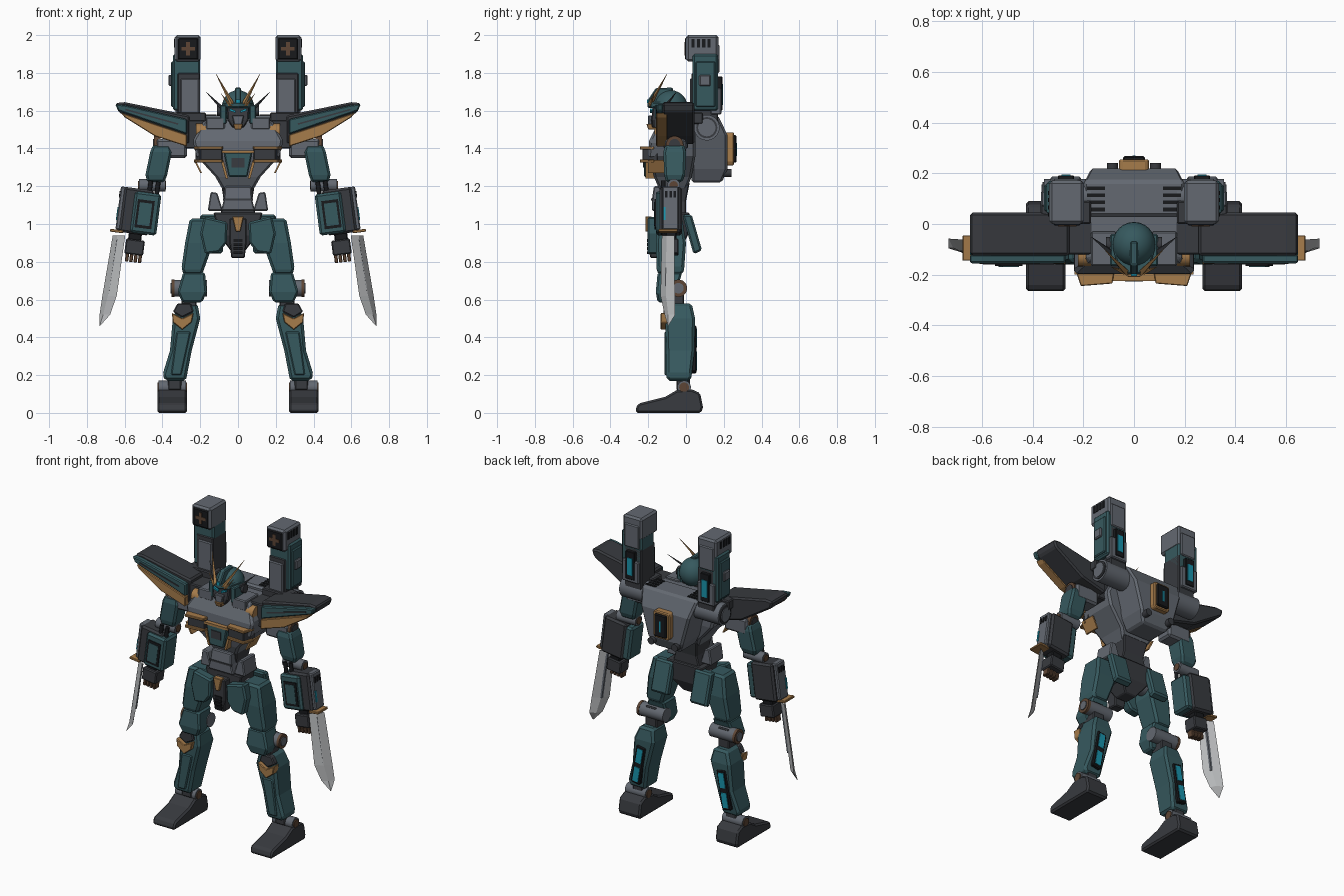
import bpy, bmesh
from math import sin, cos, pi
from mathutils import Matrix, Vector

if "Cube" in bpy.data.objects:
    bpy.data.objects.remove(bpy.data.objects["Cube"], do_unlink=True)


def material(name, *rgb):
    m = bpy.data.materials.new(name)
    m.use_nodes = True
    m.diffuse_color = (*rgb, 1)
    m.node_tree.nodes["Principled BSDF"].inputs["Base Color"].default_value = (*rgb, 1)
    return m


teal = material("deep teal", .037, .1, .113)
dark = material("charcoal", .04, .043, .05)
grey = material("slate grey", .125, .14, .165)
black = material("black", .009, .01, .012)
gold = material("bronze gold", .38, .2, .07)
steel = material("blade steel", .48, .49, .5)
cyan = material("cyan glow", .01, .3, .42)
brown = material("dark brown", .11, .06, .035)


def finish(bm, name, mat, pair=True, bevel=.006, tilt=None, smooth=False):
    """Turn a bmesh into an object, chamfered and mirrored to the other side."""
    if tilt:
        pivot, angle = Vector(tilt[0]), tilt[1]
        turn = Matrix.Translation(pivot) @ Matrix.Rotation(angle, 4, 'Y') @ Matrix.Translation(-pivot)
        bmesh.ops.transform(bm, matrix=turn, verts=bm.verts)
    bmesh.ops.recalc_face_normals(bm, faces=bm.faces)
    mesh = bpy.data.meshes.new(name)
    bm.to_mesh(mesh)
    bm.free()
    mesh.materials.append(mat)
    ob = bpy.data.objects.new(name, mesh)
    bpy.context.collection.objects.link(ob)
    if smooth:
        bpy.ops.object.select_all(action='DESELECT')
        ob.select_set(True)
        bpy.context.view_layer.objects.active = ob
        bpy.ops.object.shade_smooth_by_angle(angle=.7)
    if bevel:
        chamfer = ob.modifiers.new("chamfer", 'BEVEL')
        chamfer.width, chamfer.segments = bevel, 1
    if pair:
        mirror = ob.modifiers.new("mirror", 'MIRROR')
        mirror.use_mirror_merge = False
    return ob


def loft(name, mat, rings, **kw):
    bm = bmesh.new()
    rows = [[bm.verts.new(p) for p in ring] for ring in rings]
    n = len(rows[0])
    for a, b in zip(rows, rows[1:]):
        for i in range(n):
            j = (i + 1) % n
            bm.faces.new((a[i], a[j], b[j], b[i]))
    bm.faces.new(rows[0])
    bm.faces.new(rows[-1])
    return finish(bm, name, mat, **kw)


def prism(name, mat, axis, pts, lo, hi, **kw):
    place = {'x': lambda u, v, w: (w, u, v), 'y': lambda u, v, w: (u, w, v),
             'z': lambda u, v, w: (u, v, w)}[axis]
    return loft(name, mat, [[place(u, v, w) for u, v in pts] for w in (lo, hi)], **kw)


def box(name, mat, x, y, z, **kw):
    return prism(name, mat, 'z', [(x[0], y[0]), (x[1], y[0]), (x[1], y[1]), (x[0], y[1])], *z, **kw)


def plate(name, mat, x, y, z, **kw):
    return box(name, mat, x, y, z, bevel=0, **kw)


def cyl(name, mat, axis, centre, r, lo, hi, n=24, **kw):
    u, v = centre
    pts = [(u + r * cos(2 * pi * i / n), v + r * sin(2 * pi * i / n)) for i in range(n)]
    return prism(name, mat, axis, pts, lo, hi, bevel=0, smooth=True, **kw)


def column(name, mat, sections, **kw):
    """Stack of rectangles, each given as z, x range, y range."""
    return loft(name, mat, [[(a, c, z), (b, c, z), (b, d, z), (a, d, z)]
                            for z, a, b, c, d in sections], **kw)


def core(name, mat, sections, **kw):
    """Central column, each level given as z, half width, y range."""
    return column(name, mat, [(z, -h, h, c, d) for z, h, c, d in sections], pair=False, **kw)


def spike(name, mat, base, tip, w):
    ends = [(Vector(base), w), (Vector(tip), .001)]
    loft(name, mat, [[p + Vector(o) * s for o in ((1, 0, 0), (0, 1, 0), (-1, 0, 0), (0, -1, 0))]
                     for p, s in ends], bevel=0)


# feet and ankles
prism("foot", dark, 'x', [(-.265, 0), (.08, 0), (.09, .03), (.075, .105), (.03, .125), (-.05, .12),
                          (-.11, .085), (-.25, .05), (-.265, .03)], .27, .427, bevel=.01)
cyl("ankle_joint", grey, 'x', (-.01, .135), .036, .275, .42)
cyl("ankle_cap", brown, 'x', (-.01, .135), .026, .27, .426)
box("ankle_post", dark, (.3, .37), (-.05, .02), (.12, .22))

# lower legs
column("shin", teal, [(.17, .275, .385, -.1, .025), (.2, .27, .4, -.105, .03), (.33, .245, .36, -.105, .045),
                      (.5, .2, .345, -.11, .048), (.58, .215, .315, -.1, .03)], bevel=.014)
prism("shin_ridge", teal, 'y', [(.3, .2), (.355, .2), (.325, .43), (.25, .43)], -.115, -.09)
prism("knee_guard", gold, 'y', [(.235, .53), (.295, .5), (.35, .53), (.345, .48), (.295, .44), (.245, .48)],
      -.135, -.08, bevel=.004)
prism("knee_plate", dark, 'y', [(.235, .535), (.25, .58), (.32, .58), (.345, .535), (.295, .505)], -.118, -.08)
calf = ((.3, .04, .36), -.17)
box("calf_frame", black, (.27, .335), (.02, .055), (.21, .46), tilt=calf)
for k in range(2):
    plate("calf_light", cyan, (.283, .322), (.05, .059), (.225 + k * .125, .32 + k * .125), tilt=calf)
box("knee_strut", dark, (.22, .3), (-.1, -.01), (.52, .7))
cyl("knee_joint", grey, 'x', (-.04, .66), .044, .165, .345)
cyl("knee_ring", brown, 'x', (-.04, .66), .046, .335, .352)
cyl("knee_cap", grey, 'x', (-.04, .66), .028, .35, .358)

# thighs and skirts
column("lower_thigh", teal, [(.585, .19, .295, -.15, -.07), (.64, .165, .32, -.16, -.05),
                             (.745, .175, .29, -.15, -.02)], bevel=.01)
column("thigh", teal, [(.73, .19, .285, -.145, -.02), (.76, .18, .3, -.155, -.01),
                       (.9, .13, .28, -.16, 0), (1.03, .13, .255, -.15, -.02)], bevel=.014)
prism("front_skirt", teal, 'y', [(.055, 1.01), (.18, 1.04), (.2, .95), (.175, .84), (.1, .85), (.06, .9)],
      -.205, -.14, bevel=.01)
prism("rear_skirt", teal, 'x', [(-.02, 1.05), (.03, 1.05), (.085, .86), (.04, .84)], .08, .2, bevel=.01)
cyl("hip_joint", grey, 'x', (-.07, .97), .05, .05, .2)

# pelvis and waist
core("pelvis", dark, [(.86, .04, -.12, -.03), (.94, .1, -.15, .01), (1.06, .13, -.15, .02)])
core("crotch_flap", dark, [(.82, .035, -.19, -.13), (.9, .045, -.2, -.12), (1.03, .045, -.2, -.1)])
prism("crotch_badge", gold, 'y', [(-.03, 1.04), (.03, 1.04), (.012, .96), (-.012, .96)], -.215, -.18,
      pair=False, bevel=.003)
for k in range(4):
    plate("crotch_vent", black, (-.024, .024), (-.206, -.18), (.84 + k * .022, .855 + k * .022), pair=False)
core("waist", dark, [(1.03, .1, -.14, 0), (1.12, .075, -.13, 0), (1.22, .09, -.14, .02)])
core("belly_block", grey, [(1.07, .09, -.18, -.1), (1.13, .075, -.18, -.1), (1.2, .07, -.17, -.1)])
plate("belly_line", dark, (-.08, .08), (-.184, -.17), (1.125, 1.135), pair=False)
prism("hip_guard", grey, 'y', [(.08, 1.07), (.16, 1.07), (.145, 1.17), (.11, 1.165)], -.16, -.03)

# chest
core("chest", grey, [(1.18, .08, -.14, 0), (1.25, .12, -.17, .03), (1.36, .22, -.2, .05),
                     (1.44, .24, -.195, .05), (1.55, .18, -.14, .05)], bevel=.012)
prism("cockpit", teal, 'y', [(-.075, 1.38), (.075, 1.38), (.05, 1.25), (-.05, 1.25)], -.222, -.1, pair=False)
plate("cockpit_trim", gold, (-.085, .085), (-.226, -.18), (1.375, 1.39), pair=False)
plate("cockpit_line", dark, (-.035, .035), (-.228, -.2), (1.3, 1.35), pair=False)
vent_plan = [(.075, -.15), (.085, -.222), (.2, -.23), (.225, -.15)]
prism("chest_intake", dark, 'z', vent_plan, 1.335, 1.41, bevel=.003)
bar_plan = [(.075, -.17), (.085, -.235), (.21, -.245), (.235, -.17)]
for low in (1.325, 1.395):
    prism("intake_bar", gold, 'z', bar_plan, low, low + .016, bevel=.003)
prism("chest_trim", gold, 'y', [(.225, 1.34), (.235, 1.34), (.2, 1.27), (.19, 1.27)], -.2, -.1, bevel=0)
prism("rib_trim", gold, 'y', [(.075, 1.33), (.09, 1.33), (.065, 1.24), (.052, 1.24)], -.215, -.14, bevel=0)
box("collar_plate", grey, (.07, .17), (-.165, -.03), (1.5, 1.565))
cyl("collar_disc", gold, 'x', (-.125, 1.49), .042, .17, .222)
box("shoulder_mount", dark, (.16, .28), (-.12, .01), (1.4, 1.55))
core("neck", dark, [(1.48, .06, -.14, -.03), (1.6, .05, -.13, -.04)])

# head
bm = bmesh.new()
bmesh.ops.create_uvsphere(bm, u_segments=24, v_segments=14, radius=1)
bmesh.ops.transform(bm, matrix=Matrix.Translation((0, -.08, 1.62)) @ Matrix.Diagonal((.085, .088, .088, 1)),
                    verts=bm.verts)
finish(bm, "helmet", teal, pair=False, bevel=0, smooth=True)
prism("brow", teal, 'z', [(-.085, -.09), (-.06, -.18), (0, -.205), (.06, -.18), (.085, -.09)], 1.615, 1.645,
      pair=False)
prism("crest", teal, 'x', [(-.2, 1.62), (-.2, 1.66), (-.16, 1.72), (-.07, 1.722), (-.07, 1.66)], -.016, .016,
      pair=False)
plate("crest_light", cyan, (-.011, .011), (-.206, -.19), (1.64, 1.66), pair=False)
core("face", dark, [(1.51, .03, -.18, -.1), (1.55, .055, -.185, -.1), (1.62, .06, -.175, -.1)])
core("mouth_guard", grey, [(1.525, .02, -.2, -.15), (1.575, .032, -.2, -.15)], bevel=.004)
core("chin", gold, [(1.5, .018, -.2, -.15), (1.53, .026, -.21, -.15)], bevel=.003)
prism("eye", cyan, 'y', [(.012, 1.588), (.045, 1.6), (.045, 1.612), (.012, 1.6)], -.19, -.17, bevel=0)
box("cheek_guard", teal, (.06, .095), (-.165, -.04), (1.53, 1.63))
cyl("ear_pod", dark, 'x', (-.08, 1.6), .028, .09, .11)
spike("antenna", gold, (.03, -.19, 1.635), (.117, -.1, 1.795), .014)
spike("short_antenna", gold, (.04, -.19, 1.625), (.09, -.17, 1.69), .01)
spike("side_horn", dark, (.08, -.12, 1.61), (.17, -.05, 1.7), .014)

# shoulder wings
prism("wing_body", dark, 'y', [(.255, 1.575), (.6, 1.645), (.65, 1.64), (.635, 1.595), (.43, 1.465), (.255, 1.42)],
      -.125, .045, bevel=.01)
prism("wing_front", teal, 'y', [(.27, 1.555), (.6, 1.63), (.65, 1.635), (.635, 1.6), (.27, 1.475)], -.155, -.12)
prism("wing_trim", gold, 'y', [(.27, 1.472), (.62, 1.59), (.6, 1.565), (.44, 1.465), (.27, 1.41)], -.158, -.1,
      bevel=.004)
plate("wing_line", dark, (.31, .6), (-.159, -.15), (1.562, 1.57), tilt=((.45, 0, 1.57), -.27))

# arms
box("shoulder_joint", grey, (.27, .435), (-.11, .0), (1.35, 1.45), bevel=.012)
cyl("shoulder_ring", brown, 'x', (-.06, 1.42), .046, .41, .445)
cyl("shoulder_cap", dark, 'x', (-.06, 1.42), .03, .44, .45)
column("upper_arm", teal, [(1.22, .39, .48, -.105, -.02), (1.26, .375, .49, -.115, -.005),
                           (1.38, .35, .465, -.12, 0), (1.42, .36, .45, -.11, -.01)], bevel=.012)
cyl("elbow_joint", grey, 'x', (-.065, 1.205), .034, .385, .525)
cyl("elbow_cap", brown, 'x', (-.065, 1.205), .022, .38, .53)
arm = ((.47, -.08, 1.2), -.13)
for x in (.425, .465):
    cyl("elbow_piston", black, 'z', (x, -.12), .012, 1.15, 1.23, n=12, tilt=arm)
box("forearm", dark, (.44, .598), (-.14, -.02), (.94, 1.18), bevel=.012, tilt=arm)
box("forearm_shield", teal, (.4, .54), (-.16, -.03), (.945, 1.165), bevel=.012, tilt=arm)
plate("shield_frame", black, (.43, .52), (-.166, -.15), (.975, 1.125), tilt=arm)
plate("shield_panel", teal, (.442, .508), (-.169, -.16), (.99, 1.11), tilt=arm)
box("forearm_side", grey, (.58, .618), (-.125, -.04), (.95, 1.18), tilt=arm)
plate("side_light", cyan, (.61, .622), (-.12, -.108), (1.0, 1.07), tilt=arm)
for k in range(3):
    plate("side_vent", black, (.61, .622), (-.11 + k * .022, -.097 + k * .022), (1.12, 1.155), tilt=arm)
box("wrist", black, (.475, .545), (-.11, -.05), (.87, .95), tilt=arm)
box("hand", dark, (.455, .555), (-.13, -.04), (.83, .91), tilt=arm)
for k in range(4):
    box("finger", brown, (.46 + k * .023, .478 + k * .023), (-.12, -.075), (.79, .845), bevel=.003, tilt=arm)

# swords, the broad face turned diagonally
box("sword_guard", gold, (.575, .645), (-.145, -.045), (.935, .95), bevel=.003, tilt=arm)


def blade(name, mat, levels, thick):
    rings = []
    for x, y, z, w in levels:
        t = thick if w > .004 else .001
        rings.append([(x - w, y - w, z), (x + t, y - t, z), (x + w, y + w, z), (x - t, y + t, z)])
    loft(name, mat, rings, bevel=0)


blade("sword_blade", steel, [(.63, -.095, .94, .033), (.68, -.097, .62, .038), (.705, -.085, .52, .028),
                             (.732, -.095, .46, .001)], .009)
blade("sword_core", grey, [(.63, -.095, .92, .014), (.675, -.097, .62, .012)], .011)

# backpack
core("backpack", grey, [(1.22, .09, .03, .19), (1.29, .125, .03, .22), (1.47, .175, .03, .22),
                        (1.575, .2, .03, .17)], bevel=.012)
core("thruster_frame", gold, [(1.31, .05, .2, .255), (1.33, .06, .2, .255), (1.47, .06, .2, .255),
                              (1.485, .05, .2, .255)])
box("thruster_core", black, (-.043, .043), (.22, .268), (1.325, 1.47), pair=False)
plate("thruster_light", cyan, (-.006, .006), (.26, .27), (1.36, 1.43), pair=False)
cyl("small_thruster", dark, 'y', (.085, 1.27), .022, .17, .24)
for k in range(4):
    plate("pack_vent", black, (.115, .185), (.05 + k * .028, .065 + k * .028), (1.56, 1.58))

# cannon hinges
cyl("hinge_drum", grey, 'x', (.11, 1.51), .068, .17, .355)
cyl("hinge_rim", dark, 'x', (.11, 1.51), .056, .355, .361)
cyl("hinge_face", grey, 'x', (.11, 1.51), .046, .355, .366)
box("hinge_arm", dark, (.17, .37), (0, .09), (1.53, 1.59))

# shoulder cannons
box("cannon_base", dark, (.2, .32), (.03, .17), (1.52, 1.8))
box("cannon_body", teal, (.2, .345), (.035, .17), (1.6, 1.9), bevel=.01)
box("cannon_lower_panel", grey, (.205, .305), (.02, .06), (1.58, 1.77))
box("cannon_rear_foot", grey, (.21, .33), (.13, .187), (1.58, 1.72))
box("cannon_head", grey, (.198, .335), (0, .172), (1.86, 2.0), bevel=.012)
box("cannon_rear_cap", grey, (.215, .32), (.15, .178), (1.8, 1.95))
box("muzzle", black, (.21, .318), (-.006, .03), (1.87, 1.985))
for w, h in ((.036, .01), (.01, .036)):
    plate("muzzle_cross", brown, (.264 - w, .264 + w), (-.009, 0), (1.928 - h, 1.928 + h))
for k in range(4):
    plate("head_vent", black, (.32, .339), (.03 + k * .028, .046 + k * .028), (1.935, 1.98))
box("cannon_side_block", grey, (.33, .368), (.07, .13), (1.73, 1.79))
box("cannon_side_plate", teal, (.33, .355), (.05, .155), (1.62, 1.86))
box("rear_window_frame", black, (.237, .3), (.16, .192), (1.6, 1.78), bevel=.003)
plate("rear_window", cyan, (.25, .287), (.17, .196), (1.63, 1.74))
